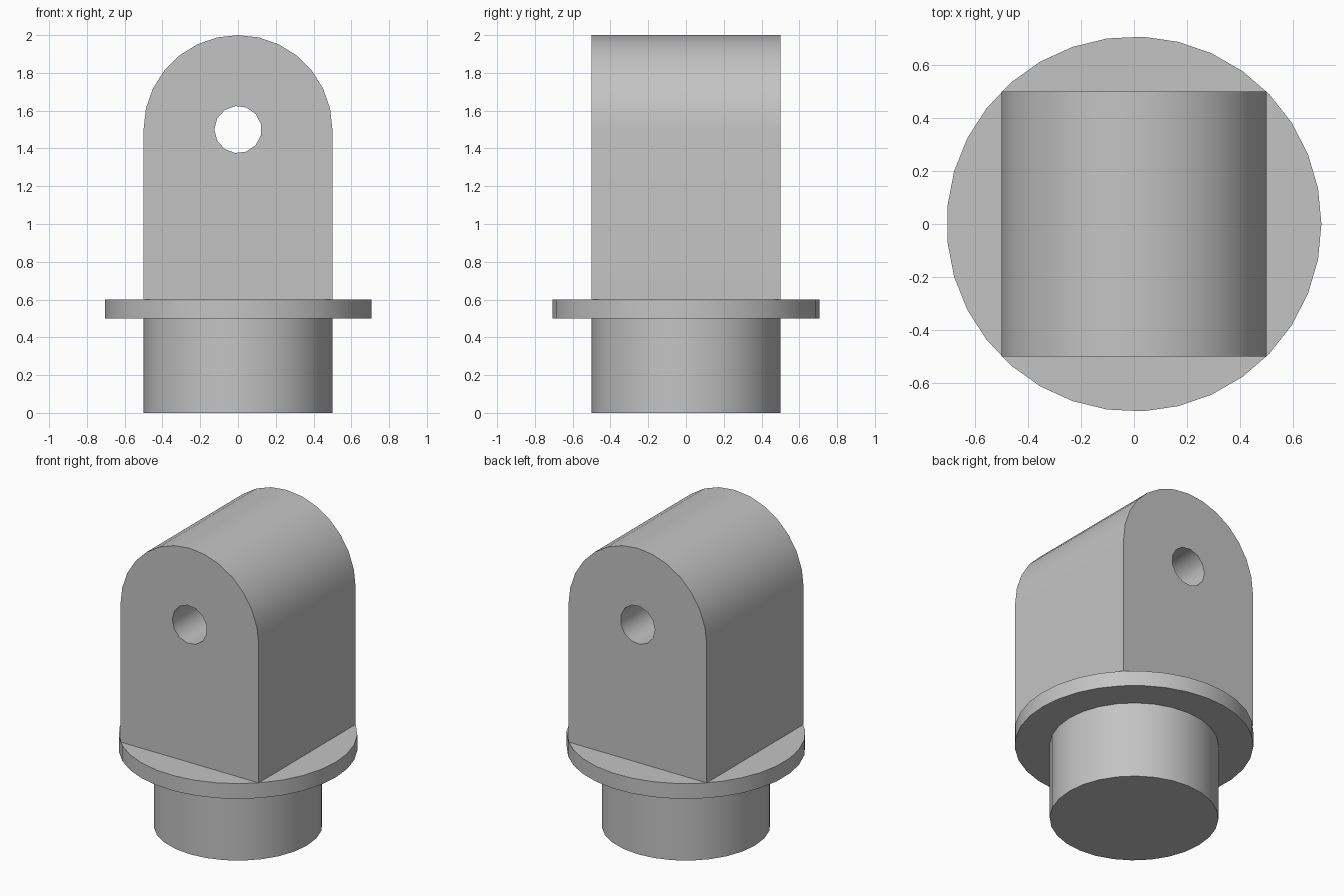
import bpy
import math
from mathutils import Matrix

default = bpy.data.objects.get("Cube")
if default:
    bpy.data.objects.remove(default, do_unlink=True)

grey = bpy.data.materials.new("light_grey")
grey.use_nodes = True
colour = (0.55, 0.55, 0.55, 1.0)
grey.diffuse_color = colour
grey.node_tree.nodes["Principled BSDF"].inputs["Base Color"].default_value = colour


def prism(name, outline, depth, matrix):
    """Extrude a flat outline along its local z and place it."""
    n = len(outline)
    verts = [(x, y, z) for z in (0, depth) for x, y in outline]
    faces = [tuple(reversed(range(n))), tuple(range(n, 2 * n))]
    faces += [(i, (i + 1) % n, n + (i + 1) % n, n + i) for i in range(n)]
    mesh = bpy.data.meshes.new(name)
    mesh.from_pydata(verts, [], faces)
    mesh.transform(matrix)
    mesh.materials.append(grey)
    obj = bpy.data.objects.new(name, mesh)
    bpy.context.collection.objects.link(obj)
    return obj


def arc(radius, start, sweep, steps, count):
    """Points on an arc, one per step."""
    angles = [start + sweep * i / steps for i in range(count)]
    return [(radius * math.cos(a), radius * math.sin(a)) for a in angles]


def activate(obj):
    bpy.ops.object.select_all(action="DESELECT")
    obj.select_set(True)
    bpy.context.view_layer.objects.active = obj


full = 2 * math.pi

# Round spigot and flange
spigot = prism("spigot", arc(0.5, 0, full, 28, 28), 0.5, Matrix.Identity(4))
flange = prism("flange", arc(math.sqrt(0.5), 0, full, 33, 33), 0.1,
               Matrix.Translation((0, 0, 0.5)))

# Arched lug, its outline centred on the pin hole axis
upright = Matrix.Rotation(math.pi / 2, 4, "X")
outline = [(-0.5, -0.9), (0.5, -0.9)] + arc(0.5, 0, math.pi, 14, 15)
lug = prism("lug", outline, 1.0, Matrix.Translation((0, 0.5, 1.5)) @ upright)

# Pin hole through the lug
cutter = prism("hole_cutter", arc(0.125, math.pi, full, 13, 13), 1.4,
               Matrix.Translation((0, 0.7, 1.5)) @ upright)
cutter.hide_render = True
cut = lug.modifiers.new("pin_hole", "BOOLEAN")
cut.operation = "DIFFERENCE"
cut.solver = "EXACT"
cut.object = cutter
activate(lug)
bpy.ops.object.modifier_apply(modifier=cut.name)
bpy.data.objects.remove(cutter, do_unlink=True)

# Smooth round sides with sharp rims
for part in (spigot, flange, lug):
    activate(part)
    bpy.ops.object.shade_smooth_by_angle(angle=math.radians(35))
